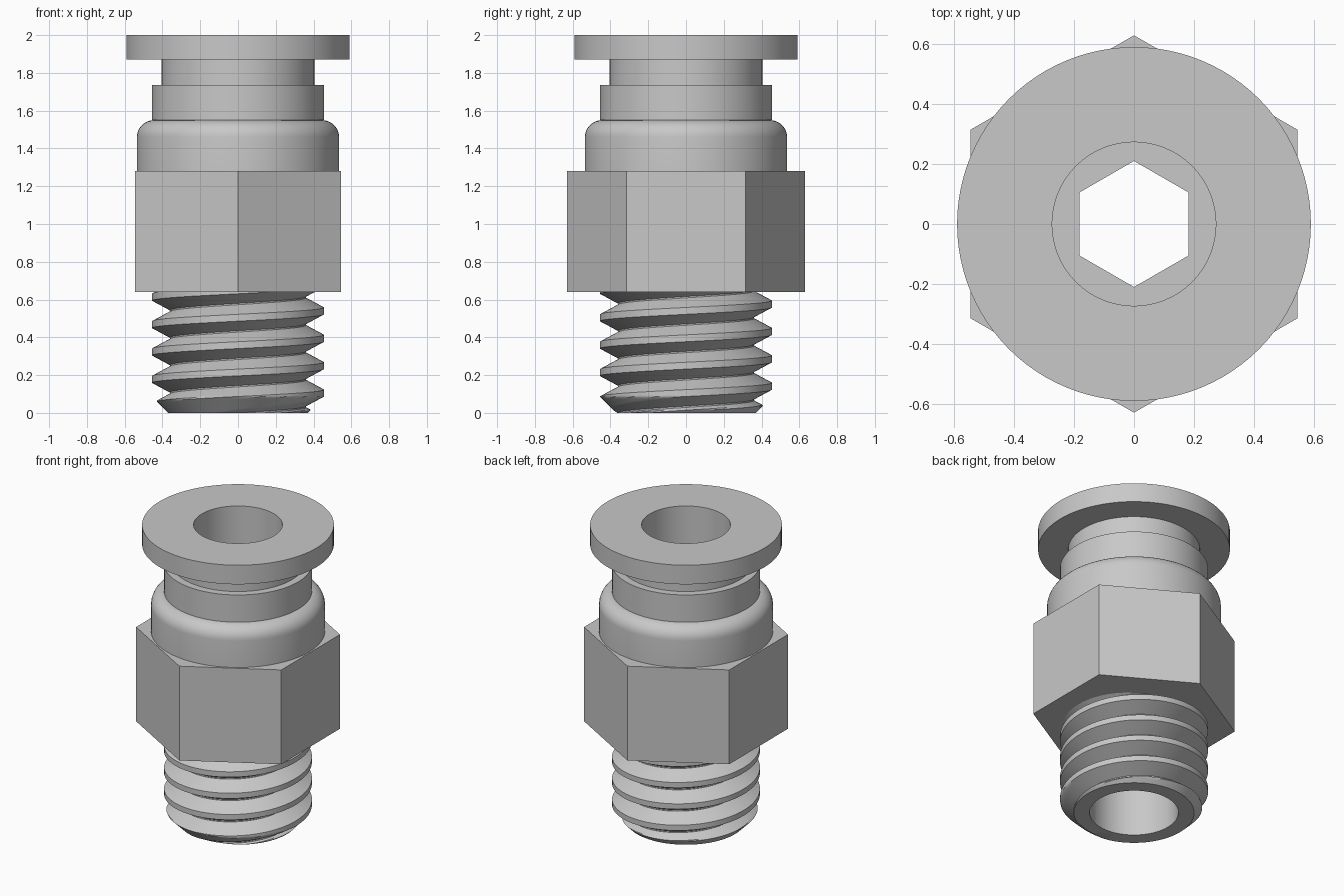
import bpy
import bmesh
from math import sin, cos, pi, radians

if "Cube" in bpy.data.objects:
    bpy.data.objects.remove(bpy.data.objects["Cube"], do_unlink=True)

SEGMENTS = 96
BORE = 0.273
PITCH = 0.145
STEPS = 20  # thread samples per pitch

grey = bpy.data.materials.new("plain_grey")
grey.use_nodes = True
colour = (0.58, 0.58, 0.58, 1)
grey.diffuse_color = colour
grey.node_tree.nodes["Principled BSDF"].inputs["Base Color"].default_value = colour


def finish(name, bm):
    mesh = bpy.data.meshes.new(name)
    bm.to_mesh(mesh)
    bm.free()
    mesh.materials.append(grey)
    obj = bpy.data.objects.new(name, mesh)
    bpy.context.collection.objects.link(obj)
    bpy.ops.object.select_all(action="DESELECT")
    obj.select_set(True)
    bpy.context.view_layer.objects.active = obj
    bpy.ops.object.shade_smooth_by_angle(angle=radians(30))
    return obj


def circle(radius, z):
    return [(radius * cos(a), radius * sin(a), z)
            for a in (2 * pi * i / SEGMENTS for i in range(SEGMENTS))]


def hexagon(apothem, z):
    points = []
    for i in range(SEGMENTS):
        a = 2 * pi * i / SEGMENTS
        r = apothem / cos((a + pi / 6) % (pi / 3) - pi / 6)
        points.append((r * cos(a), r * sin(a), z))
    return points


def ring_solid(name, loops):
    """Join loops of equal length into a closed ring-shaped solid."""
    bm = bmesh.new()
    rows = [[bm.verts.new(p) for p in loop] for loop in loops]
    for low, high in zip(rows, rows[1:] + rows[:1]):
        for i in range(SEGMENTS):
            j = (i + 1) % SEGMENTS
            bm.faces.new((low[i], low[j], high[j], high[i]))
    return finish(name, bm)


# Push collar with its wide flange
ring_solid("release_collar", [
    circle(BORE, 1.735), circle(0.405, 1.735), circle(0.405, 1.87),
    circle(0.59, 1.87), circle(0.59, 2.0), circle(BORE, 2.0)])

# Sleeve with rounded shoulder
shoulder = [circle(0.445 + 0.09 * cos(a), 1.46 + 0.09 * sin(a))
            for a in (pi / 2 * i / 8 for i in range(9))]
ring_solid("sleeve", [circle(BORE, 1.28), circle(0.535, 1.28)] + shoulder + [
    circle(0.455, 1.55), circle(0.455, 1.735), circle(BORE, 1.735)])

# Hexagonal nut with a hexagonal key hole inside the bore
ring_solid("hex_nut", [
    circle(BORE, 0.64), hexagon(0.545, 0.64), hexagon(0.545, 1.28),
    circle(BORE, 1.28), circle(BORE, 1.0), hexagon(0.182, 1.0),
    hexagon(0.182, 0.66), circle(BORE, 0.66)])


# Threaded stem: helical profile with a chamfered tip
def thread_radius(k):
    k %= STEPS
    if k <= 5:
        return 0.455
    root_distance = max(abs(k - 12.5) - 0.5, 0)
    return 0.36 + 0.095 * root_distance / 7


bm = bmesh.new()
columns = []
for i in range(SEGMENTS + 1):
    a = 2 * pi * i / SEGMENTS
    column = []
    for k in range(-2 * STEPS, 4 * STEPS + 6):
        z = 0.105 + PITCH * ((k - 2.5) / STEPS + i / SEGMENTS)
        r = min(thread_radius(k), 0.37 + z)
        column.append(bm.verts.new((r * cos(a), r * sin(a), z)))
    columns.append(column)
for left, right in zip(columns, columns[1:]):
    for k in range(len(left) - 1):
        bm.faces.new((left[k], right[k], right[k + 1], left[k + 1]))
bmesh.ops.remove_doubles(bm, verts=bm.verts[:], dist=0.0001)

# Trim both ends flat
for height, up in ((0, -1), (0.645, 1)):
    bmesh.ops.bisect_plane(
        bm, geom=bm.verts[:] + bm.edges[:] + bm.faces[:], dist=0.00001,
        plane_co=(0, 0, height), plane_no=(0, 0, up), clear_outer=True)

# Close the tip and run the bore up to the nut
rim = [e for e in bm.edges if e.is_boundary
       and all(v.co.z < 0.001 for v in e.verts)]
for height in (0, 0.64):
    new = bmesh.ops.extrude_edge_only(bm, edges=rim)["geom"]
    for v in (g for g in new if isinstance(g, bmesh.types.BMVert)):
        scale = BORE / v.co.xy.length
        v.co = (v.co.x * scale, v.co.y * scale, height)
    rim = [g for g in new if isinstance(g, bmesh.types.BMEdge)
           and g.is_boundary]
bmesh.ops.recalc_face_normals(bm, faces=bm.faces[:])
# Make the tip face point down
tip = min(bm.faces, key=lambda f: f.calc_center_median().z)
tip.normal_update()
if tip.normal.z > 0:
    bmesh.ops.reverse_faces(bm, faces=bm.faces[:])
finish("threaded_stem", bm)
